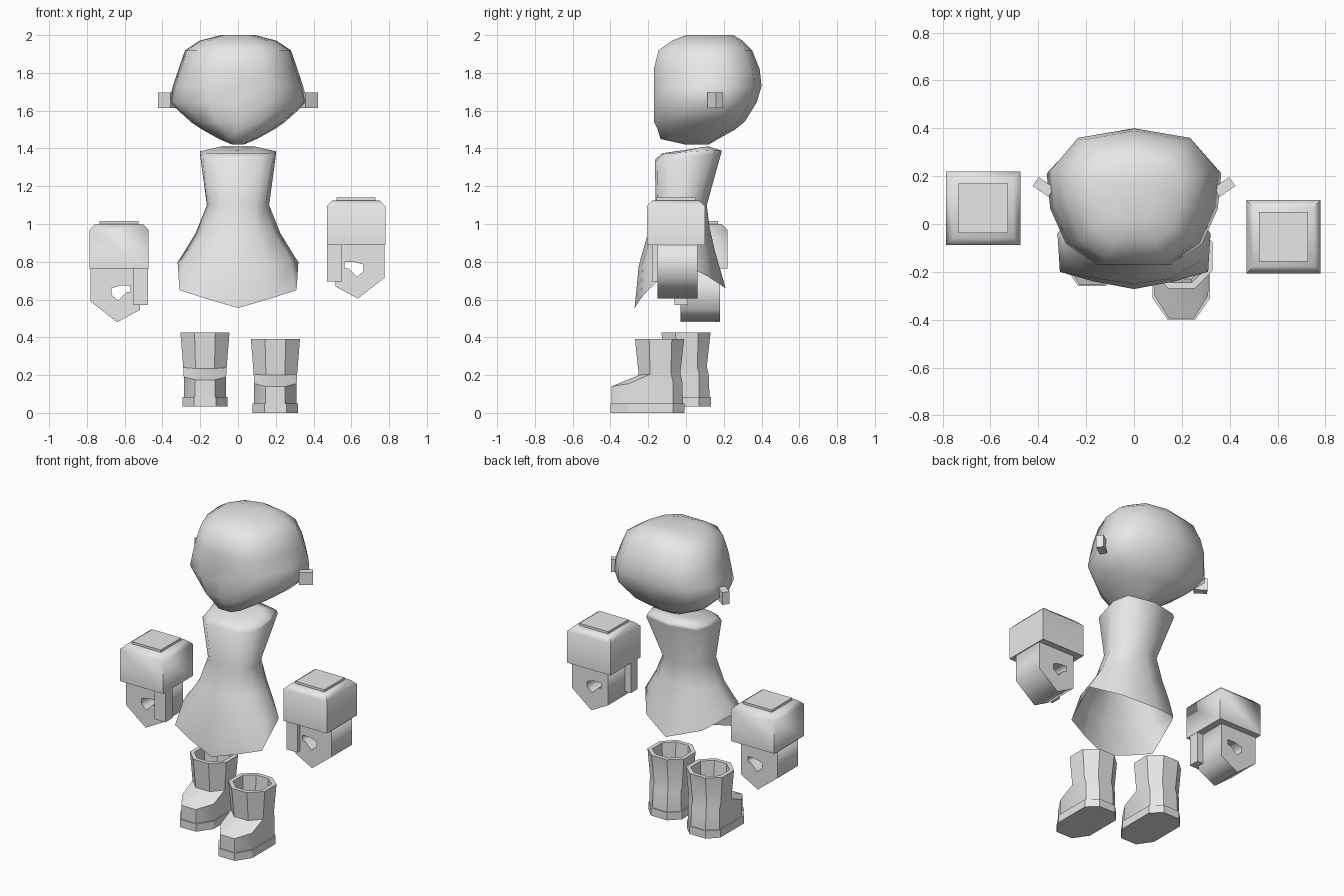
import bpy, bmesh, math
from mathutils import Matrix

if "Cube" in bpy.data.objects:
    bpy.data.objects.remove(bpy.data.objects["Cube"])

grey = bpy.data.materials.new("plain_grey")
grey.diffuse_color = (0.8, 0.8, 0.8, 1)
grey.use_nodes = True
grey.node_tree.nodes["Principled BSDF"].inputs["Base Color"].default_value = grey.diffuse_color


def finish(name, bm, angle=None):
    bmesh.ops.recalc_face_normals(bm, faces=bm.faces)
    me = bpy.data.meshes.new(name)
    bm.to_mesh(me)
    bm.free()
    ob = bpy.data.objects.new(name, me)
    bpy.context.collection.objects.link(ob)
    me.materials.append(grey)
    if angle:
        me.shade_smooth()
        me.set_sharp_from_angle(angle=math.radians(angle))
    return ob


def loft(name, rings, angle, offset=(0, 0, 0), cap_bottom=True):
    """Skin half outlines that are mirrored across x."""
    bm = bmesh.new()
    loops = []
    for half in rings:
        pts = half + [(-x, y, z) for x, y, z in reversed(half) if x > 0]
        loops.append([bm.verts.new((x + offset[0], y + offset[1], z + offset[2]))
                      for x, y, z in pts])
    for a, b in zip(loops, loops[1:]):
        n = len(a)
        for i in range(n):
            bm.faces.new((a[i], a[(i + 1) % n], b[(i + 1) % n], b[i]))
    if cap_bottom:
        bm.faces.new(loops[0])
    bm.faces.new(loops[-1])
    return finish(name, bm, angle)


def box(name, lo, hi, bevel_top=0, angle=None):
    bm = bmesh.new()
    size = [h - l for l, h in zip(lo, hi)]
    mid = [(h + l) / 2 for l, h in zip(lo, hi)]
    bmesh.ops.create_cube(bm, size=1, matrix=Matrix.Translation(mid) @ Matrix.Diagonal((*size, 1)))
    if bevel_top:
        top = [e for e in bm.edges if all(v.co.z > mid[2] for v in e.verts)]
        bmesh.ops.bevel(bm, geom=top, offset=bevel_top, segments=1, affect='EDGES')
    return finish(name, bm, angle)


# Head: one plan outline scaled per level (z, front y, back y, half width)
plan = [(0, 0), (.43, 0), (.78, .16), (.96, .43), (1, .70), (.68, .93), (0, 1)]
levels = [(1.42, .0, .12, .03), (1.45, -.135, .17, .10), (1.50, -.15, .26, .19),
          (1.54, -.17, .31, .25), (1.645, -.17, .375, .365), (1.73, -.17, .40, .345),
          (1.82, -.17, .39, .315), (1.92, -.145, .35, .28), (1.97, -.075, .30, .205),
          (2.0, .0, .25, .09)]
loft("head", [[(x * w, f + t * (b - f), z) for x, t in plan] for z, f, b, w in levels], 80)

# Ears
for s, side in ((-1, "left"), (1, "right")):
    bm = bmesh.new()
    bmesh.ops.create_cube(bm, size=1, matrix=Matrix.Translation((s * .378, .155, 1.655))
                          @ Matrix.Rotation(s * math.radians(35), 4, 'Z')
                          @ Matrix.Diagonal((.08, .045, .08, 1)))
    finish(side + "_ear", bm)

# Dress: open hem dipping at front and back, closed at the neck
dress = [
    [(0, -.272, .555), (.17, -.24, .605), (.31, -.20, .65), (.32, -.04, .80), (.2, .12, .72), (0, .21, .66)],
    [(0, -.25, .78), (.15, -.23, .79), (.285, -.15, .80), (.305, -.03, .82), (.18, .105, .83), (0, .155, .85)],
    [(0, -.205, .94), (.11, -.185, .94), (.19, -.12, .95), (.225, -.02, .95), (.15, .08, .96), (0, .125, .98)],
    [(0, -.16, 1.10), (.09, -.15, 1.10), (.145, -.10, 1.10), (.165, -.02, 1.10), (.11, .075, 1.10), (0, .11, 1.10)],
    [(0, -.165, 1.34), (.12, -.155, 1.34), (.185, -.10, 1.345), (.20, .03, 1.36), (.18, .15, 1.37), (0, .185, 1.37)],
    [(0, -.125, 1.375), (.10, -.115, 1.375), (.17, -.06, 1.375), (.20, .05, 1.385), (.17, .15, 1.39), (0, .19, 1.388)],
    [(0, -.02, 1.39), (.05, -.01, 1.39), (.09, .02, 1.395), (.11, .07, 1.405), (.09, .11, 1.41), (0, .12, 1.41)],
]
loft("dress", dress, 80, cap_bottom=False)

# Hands: palm profile with a grip hole, thumb, cuff and wrist plate
palm = [(-.15, .77), (-.15, .59), (-.01, .48), (.11, .545), (.11, .77)]
hole = [(-.04, .66), (-.04, .625), (-.005, .595), (.04, .64), (.06, .64), (.06, .675), (.01, .675)]


def hand(side, s, cx, dy, dz):
    cu = bpy.data.curves.new(side + "_palm", 'CURVE')
    cu.dimensions, cu.fill_mode, cu.extrude = '2D', 'BOTH', .105
    for outline in (palm, hole):
        sp = cu.splines.new('POLY')
        sp.points.add(len(outline) - 1)
        for p, (u, z) in zip(sp.points, outline):
            p.co = (s * u, z, 0, 1)
        sp.use_cyclic_u = True
    tmp = bpy.data.objects.new("palm_outline", cu)
    bpy.context.collection.objects.link(tmp)
    bpy.context.view_layer.update()
    me = bpy.data.meshes.new_from_object(tmp.evaluated_get(bpy.context.evaluated_depsgraph_get()))
    bm = bmesh.new()
    bm.from_mesh(me)
    bpy.data.objects.remove(tmp)
    bmesh.ops.remove_doubles(bm, verts=bm.verts, dist=1e-4)
    bm.transform(Matrix.Translation((cx, .075 + dy, dz)) @ Matrix.Rotation(math.pi / 2, 4, 'X'))
    finish(side + "_palm", bm)

    def part(name, u0, u1, y0, y1, z0, z1, **kw):
        xs = sorted((cx + s * u0, cx + s * u1))
        box(side + name, (xs[0], y0 + dy, z0 + dz), (xs[1], y1 + dy, z1 + dz), **kw)
    part("_thumb", .075, .153, -.06, .01, .57, .77)
    part("_cuff", -.155, .155, -.087, .22, .765, 1.0, bevel_top=.03, angle=60)
    part("_wrist_plate", -.103, .103, -.037, .17, .99, 1.015)


hand("left", 1, -.63, 0, 0)
hand("right", -1, .625, -.12, .125)


# Boots: sole, foot and hollow shaft
def ring(toe, side, front, back, y0, y1, z0, z1=None):
    z1 = z0 if z1 is None else z1
    return [(toe, y0, z0), (side, front, z0 + (z1 - z0) * .5), (side, back, z1), (toe, y1, z1)]


for side, off in (("left", (-.175, .14, .035)), ("right", (.198, 0, 0))):
    loft(side + "_sole", [ring(.058, .12, -.31, -.07, -.40, -.008, 0),
                          ring(.058, .12, -.31, -.07, -.40, -.008, .05)], 30, off)
    loft(side + "_boot", [
        ring(.052, .112, -.30, -.07, -.393, -.015, .04),
        ring(.052, .112, -.30, -.07, -.395, -.02, .14, .17),
        ring(.05, .115, -.19, -.08, -.25, -.03, .20, .21),
        ring(.055, .13, -.195, -.075, -.27, -.01, .39),
        ring(.044, .104, -.186, -.086, -.244, -.036, .39),
        ring(.042, .095, -.18, -.09, -.23, -.045, .24)], 35, off)
